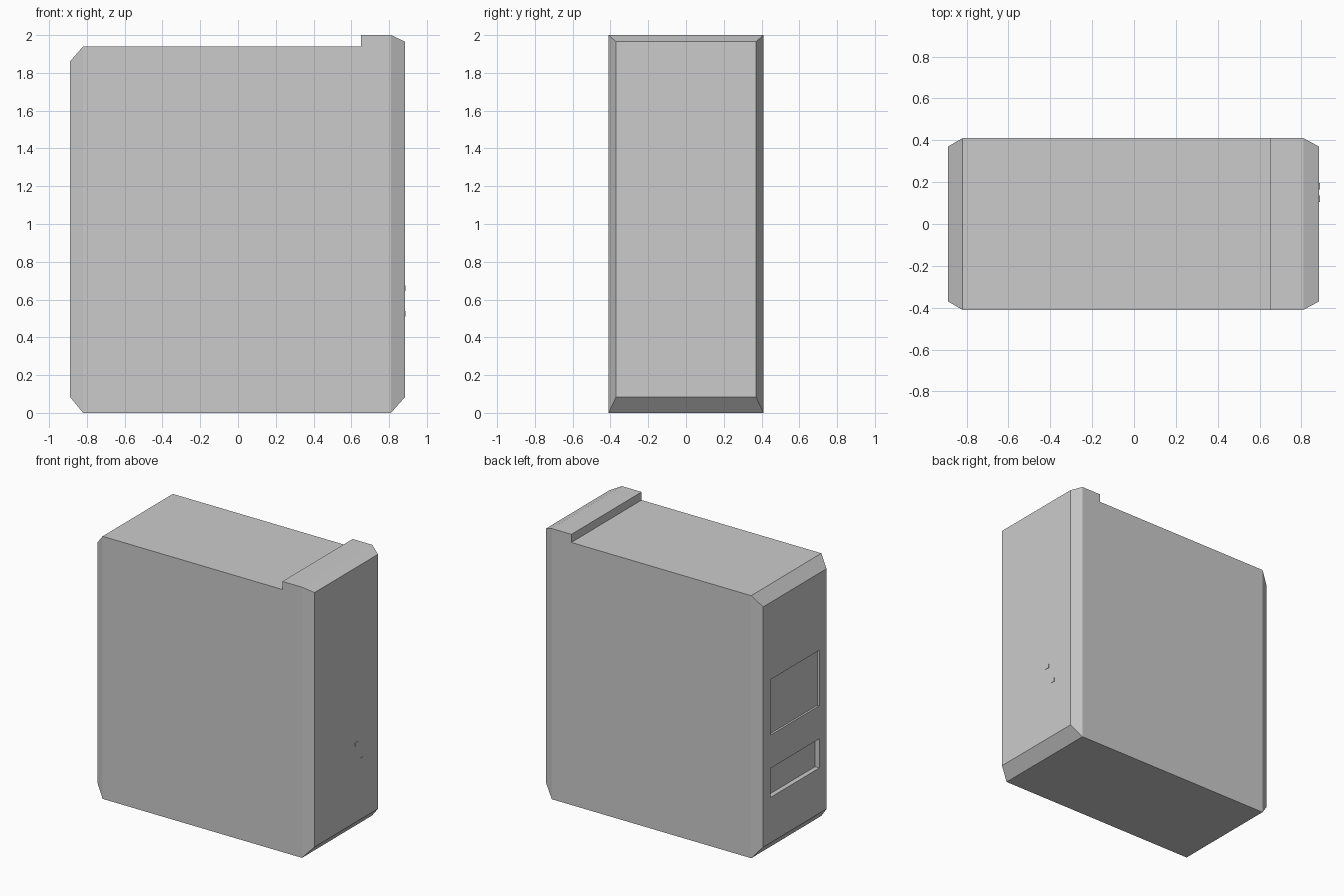
import bpy, bmesh, math
from mathutils import Vector

if "Cube" in bpy.data.objects:
    bpy.data.objects.remove(bpy.data.objects["Cube"])


def box(name, lo, hi):
    bm = bmesh.new()
    bmesh.ops.create_cube(bm, size=1)
    for v in bm.verts:
        v.co = Vector([(a + b) / 2 + c * (b - a) for a, b, c in zip(lo, hi, v.co)])
    mesh = bpy.data.meshes.new(name)
    bm.to_mesh(mesh)
    bm.free()
    obj = bpy.data.objects.new(name, mesh)
    bpy.context.collection.objects.link(obj)
    return obj


def taper_end(bm, side, x, half_y, z0, z1):
    """Extrude the end wall outwards to a smaller rectangle."""
    bm.normal_update()
    end = max((f for f in bm.faces if f.normal.x * side > 0.9),
              key=lambda f: f.calc_area())
    mid = end.calc_center_median()
    new = bmesh.ops.extrude_discrete_faces(bm, faces=[end])["faces"][0]
    for v in new.verts:
        v.co = (x, math.copysign(half_y, v.co.y), z1 if v.co.z > mid.z else z0)


# Case body: side profile with the raised lip, extruded across the width
profile = [(-.82, 0), (.81, 0), (.81, 2), (.65, 2), (.65, 1.94), (-.82, 1.94)]
bm = bmesh.new()
face = bm.faces.new([bm.verts.new((x, -.41, z)) for x, z in profile])
out = bmesh.ops.extrude_face_region(bm, geom=[face])
bmesh.ops.translate(bm, vec=(0, .82, 0),
                    verts=[g for g in out["geom"] if isinstance(g, bmesh.types.BMVert)])
bmesh.ops.recalc_face_normals(bm, faces=bm.faces)

# Chamfered end panels
taper_end(bm, -1, -.89, .37, .085, 1.86)
taper_end(bm, 1, .885, .37, .085, 1.965)
bmesh.ops.recalc_face_normals(bm, faces=bm.faces)
mesh = bpy.data.meshes.new("case_body")
bm.to_mesh(mesh)
bm.free()
case = bpy.data.objects.new("case_body", mesh)
bpy.context.collection.objects.link(case)

# Recessed connector bays in the rear panel: bottom, top, depth
for i, (z0, z1, depth) in enumerate([(.88, 1.29, .015), (.42, .635, .035)]):
    cutter = box(f"bay_cutter_{i}", (-1, -.285, z0), (-.89 + depth, .285, z1))
    cutter.hide_render = True
    cutter.hide_set(True)
    mod = case.modifiers.new(f"bay_{i}", "BOOLEAN")
    mod.operation = "DIFFERENCE"
    mod.solver = "EXACT"
    mod.object = cutter

# Soft shading over the lip, sharp everywhere else
bpy.context.view_layer.objects.active = case
case.select_set(True)
bpy.ops.object.shade_smooth_by_angle(angle=math.radians(25))

# Small buttons on the other end panel
for name, y, z in [("power_button", .12, .66), ("reset_button", .18, .525)]:
    box(name, (.88, y - .016, z - .014), (.888, y + .016, z + .014))
